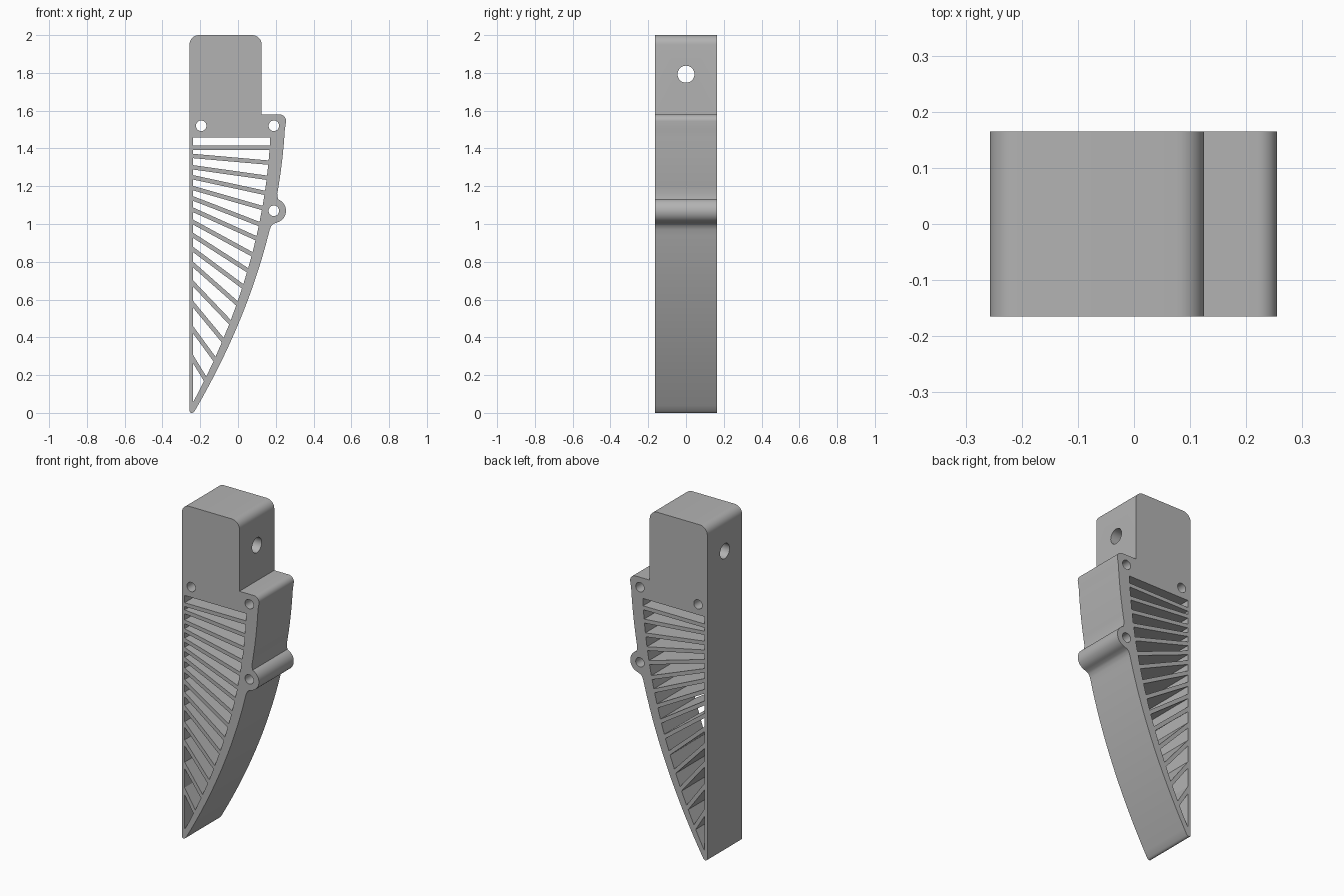
import bpy, bmesh, math
from mathutils import Matrix

cube = bpy.data.objects.get("Cube")
if cube:
    bpy.data.objects.remove(cube, do_unlink=True)

HALF_DEPTH = 0.165
BACK_X, WALL_X = -0.257, -0.238      # outer and inner face of the straight wall

grey = bpy.data.materials.new("plain grey")
grey.use_nodes = True
colour = (0.45, 0.45, 0.45, 1)
grey.diffuse_color = colour
grey.node_tree.nodes["Principled BSDF"].inputs["Base Color"].default_value = colour


def arc(cx, cz, r, start, end, steps=8):
    angles = [math.radians(start + (end - start) * i / steps) for i in range(steps + 1)]
    return [(cx + r * math.cos(a), cz + r * math.sin(a)) for a in angles]


def outer(z):
    return -0.235 + 0.5856 * z - 0.1758 * z * z


def inner(z):
    u = z - 0.06
    return -0.235 + 0.53 * u - 0.1714 * u * u


def curved_edge(top, bottom, steps):
    zs = [top + (bottom - top) * i / steps for i in range(steps + 1)]
    return [(outer(z), z) for z in zs]


# Outline, clockwise from the top left corner
outline = arc(BACK_X + 0.05, 1.95, 0.05, 180, 90)
outline += arc(0.075, 1.95, 0.05, 90, 0)
outline += [(0.125, 1.58)]
outline += arc(0.22, 1.545, 0.035, 90, 0)
outline += curved_edge(1.50, 1.16, 8)
outline += arc(0.19, 1.07, 0.064, 70, -75, 18)
outline += [(0.188, 1.001), (0.177, 0.992)]
outline += curved_edge(0.97, 0.008, 32)
outline += arc(-0.245, 0.012, 0.012, -50, -180)

# Pin holes through the depth
loops = [outline]
for x, z in ((-0.195, 1.52), (0.19, 1.52), (0.19, 1.07)):
    loops.append(arc(x, z, 0.028, 0, 345, 23))

# Ribs: height at the straight wall, height at the curved wall
ribs = [(1.403, 1.403), (1.36, 1.325), (1.30, 1.245), (1.247, 1.165), (1.19, 1.085),
        (1.135, 1.0), (1.075, 0.925), (1.01, 0.84), (0.94, 0.755), (0.865, 0.67),
        (0.785, 0.58), (0.685, 0.48), (0.575, 0.385), (0.44, 0.285), (0.285, 0.18)]


def rib_edge(rib, side):
    """Both ends of the upper or lower edge of a rib, met with the curved wall."""
    left, right = rib
    slope = (right - left) / (inner(right) - WALL_X)
    z0 = left + side * 0.0115 * math.hypot(1, slope)
    x = inner(right)
    for _ in range(40):
        x = (x + inner(z0 + slope * (x - WALL_X))) / 2
    return (WALL_X, z0), (x, z0 + slope * (x - WALL_X))


# Slots between neighbouring ribs
upper = ((WALL_X, 1.458), (inner(1.458), 1.458))
for rib in ribs:
    lower = rib_edge(rib, 1)
    loops.append([upper[0], upper[1], lower[1], lower[0]])
    upper = rib_edge(rib, -1)
mid = (upper[1][1] + 0.06) / 2
loops.append([upper[0], upper[1], (inner(mid), mid), (WALL_X + 0.002, 0.06), (WALL_X, 0.062)])

# Extrude the filled profile
curve = bpy.data.curves.new("ribbed_bracket_profile", 'CURVE')
curve.dimensions = '2D'
curve.fill_mode = 'BOTH'
curve.extrude = HALF_DEPTH
for loop in loops:
    spline = curve.splines.new('POLY')
    spline.points.add(len(loop) - 1)
    for point, (x, z) in zip(spline.points, loop):
        point.co = (x, z, 0, 1)
    spline.use_cyclic_u = True
profile = bpy.data.objects.new("profile", curve)
bpy.context.collection.objects.link(profile)
evaluated = profile.evaluated_get(bpy.context.evaluated_depsgraph_get())
mesh = bpy.data.meshes.new_from_object(evaluated)
bpy.data.objects.remove(profile, do_unlink=True)

bm = bmesh.new()
bm.from_mesh(mesh)
bmesh.ops.remove_doubles(bm, verts=bm.verts, dist=0.0002)
bm.transform(Matrix.Rotation(math.pi / 2, 4, 'X'))
bmesh.ops.recalc_face_normals(bm, faces=bm.faces)
bm.to_mesh(mesh)
bm.free()
mesh.materials.clear()
mesh.materials.append(grey)
body = bpy.data.objects.new("ribbed_bracket", mesh)
bpy.context.collection.objects.link(body)

# Cross hole through the top block
bpy.ops.mesh.primitive_cylinder_add(vertices=32, radius=0.045, depth=1,
                                    location=(0, 0, 1.793), rotation=(0, math.pi / 2, 0))
cutter = bpy.context.object
cutter.name = "cross_hole_cutter"
cutter.data.materials.append(grey)
cutter.hide_render = True
cutter.hide_viewport = True
cut = body.modifiers.new("cross_hole", 'BOOLEAN')
cut.operation = 'DIFFERENCE'
cut.solver = 'EXACT'
cut.object = cutter

# Bake the cut, then smooth the rounded faces only
bpy.context.view_layer.update()
final = bpy.data.meshes.new_from_object(body.evaluated_get(bpy.context.evaluated_depsgraph_get()))
body.modifiers.clear()
body.data = final
bpy.data.objects.remove(cutter, do_unlink=True)
bpy.ops.object.select_all(action='DESELECT')
body.select_set(True)
bpy.context.view_layer.objects.active = body
bpy.ops.object.shade_smooth_by_angle(angle=math.radians(30))
